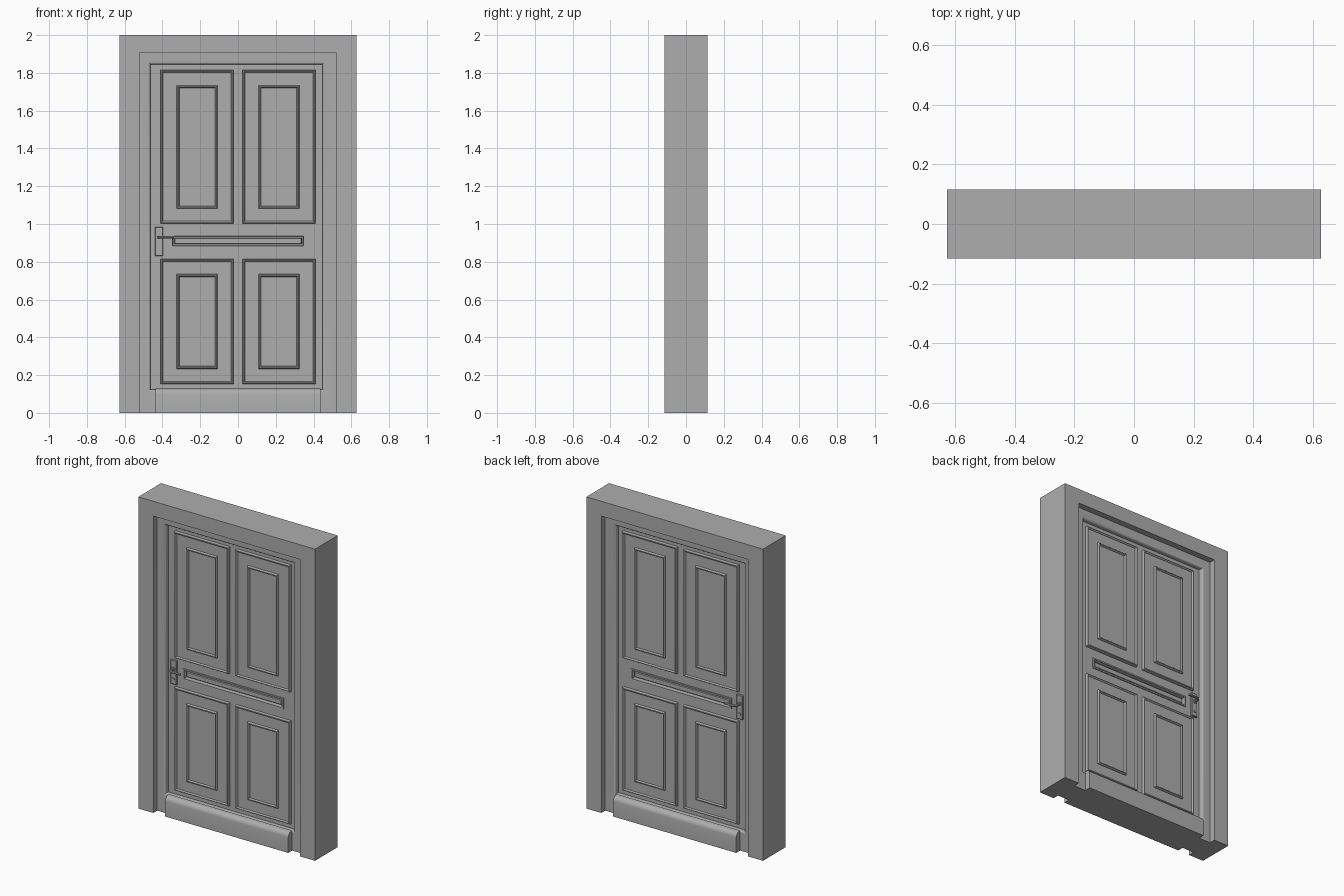
import bpy, bmesh, math

if "Cube" in bpy.data.objects:
    bpy.data.objects.remove(bpy.data.objects["Cube"])

grey = bpy.data.materials.new("painted grey")
grey.diffuse_color = (0.42, 0.42, 0.42, 1)
grey.use_nodes = True
grey.node_tree.nodes["Principled BSDF"].inputs["Base Color"].default_value = grey.diffuse_color

LEAF = 0.045     # distance of the leaf face from the centre plane
FRAME = 0.075    # distance of the frame face
WALL = 0.115     # distance of the wall face


def finish(bm, name, mirror=True):
    bmesh.ops.recalc_face_normals(bm, faces=bm.faces)
    mesh = bpy.data.meshes.new(name)
    bm.to_mesh(mesh)
    bm.free()
    mesh.materials.append(grey)
    obj = bpy.data.objects.new(name, mesh)
    bpy.context.collection.objects.link(obj)
    if mirror:   # same detail on both sides of the door
        mod = obj.modifiers.new("both sides", 'MIRROR')
        mod.use_axis = (False, True, False)
        mod.use_clip = False
    bpy.ops.object.select_all(action='DESELECT')
    obj.select_set(True)
    bpy.context.view_layer.objects.active = obj
    bpy.ops.object.shade_smooth_by_angle(angle=math.radians(35))
    return obj


def prism(name, outline, axis, a, b, mirror=True):
    """Extrude a 2D outline along x ((y, z) points) or y ((x, z) points)."""
    bm = bmesh.new()
    put = (lambda p, t: (t, p[0], p[1])) if axis == 'x' else (lambda p, t: (p[0], t, p[1]))
    face = bm.faces.new([bm.verts.new(put(p, a)) for p in outline])
    ext = bmesh.ops.extrude_face_region(bm, geom=[face])
    for v in ext["geom"]:
        if isinstance(v, bmesh.types.BMVert):
            v.co["xyz".index(axis)] = b
    return finish(bm, name, mirror)


def add_loft(bm, rings, cap=True):
    """Join nested rectangles (x0, x1, z0, z1, depth) into a stepped surface."""
    loops = [[bm.verts.new((x, -d, z)) for x, z in ((x0, z0), (x1, z0), (x1, z1), (x0, z1))]
             for x0, x1, z0, z1, d in rings]
    for a, b in zip(loops, loops[1:]):
        for i in range(4):
            j = (i + 1) % 4
            bm.faces.new((a[i], a[j], b[j], b[i]))
    if cap:
        bm.faces.new(loops[-1])


def nested(rect, profile):
    x0, x1, z0, z1 = rect
    return [(x0 + i, x1 - i, z0 + i, z1 - i, d) for i, d in profile]


def quarter(radius, steps=4):
    return [(radius * math.sin(t * math.pi / 2 / steps), radius * (1 - math.cos(t * math.pi / 2 / steps)))
            for t in range(steps + 1)]


# wall surround
prism("wall_surround",
      [(-0.627, 0), (-0.521, 0), (-0.521, 1.905), (0.521, 1.905),
       (0.521, 0), (0.627, 0), (0.627, 2), (-0.627, 2)], 'y', -WALL, WALL, False)

# frame with rounded inner edge, stepping back to the leaf
bm = bmesh.new()
R = 0.014
leaf_rect = (-0.463, 0.447, 0.125, 1.845)
rings = [(-0.521, 0.521, 0, 1.905, 0), (-0.521, 0.521, 0, 1.905, FRAME)]
rings += nested(leaf_rect, [(s - R, FRAME - c) for s, c in quarter(R)])
rings += nested(leaf_rect, [(0, LEAF)])
# leaf face, leaving a hole for the letter slot
slot = (-0.357, 0.357, 0.875, 0.945)
rings += nested(slot, [(0, LEAF), (0, LEAF + 0.006), (0.009, LEAF + 0.006),
                       (0.012, LEAF - 0.02)])
add_loft(bm, rings)
finish(bm, "frame_and_leaf")

# letter flap inside the slot
bm = bmesh.new()
add_loft(bm, nested((-0.338, 0.338, 0.893, 0.927),
                    [(0, LEAF - 0.02), (0, LEAF - 0.008), (0.004, LEAF - 0.004)]))
finish(bm, "letter_flap")

# four panels, each with a rounded border and an inner bead
bm = bmesh.new()
for side in (-1, 1):
    for z0, z1 in ((0.153, 0.815), (1.002, 1.815)):
        xa, xb = sorted((side * 0.024, side * 0.41))
        add_loft(bm, nested((xa, xb, z0, z1),
                            [(0, LEAF), (0, LEAF + 0.012), (0.003, LEAF + 0.017), (0.007, LEAF + 0.018),
                             (0.011, LEAF + 0.015), (0.013, LEAF + 0.009)]))
        xa, xb = sorted((side * 0.108, side * 0.325))
        add_loft(bm, nested((xa, xb, z0 + 0.079, z1 - 0.081),
                            [(0, LEAF + 0.009), (0.001, LEAF + 0.016), (0.005, LEAF + 0.021),
                             (0.010, LEAF + 0.021), (0.014, LEAF + 0.016), (0.015, LEAF + 0.011)]))
finish(bm, "panels")

# kick board with rounded top
r = 0.03
top = [(-(WALL - c), 0.128 - r + s) for s, c in quarter(r)]
prism("kick_board", [(-FRAME, 0), (-WALL, 0)] + top + [(-FRAME, 0.128)], 'x', -0.437, 0.437)

# handle plate
bm = bmesh.new()
add_loft(bm, nested((-0.44, -0.398, 0.83, 0.985),
                    [(0, LEAF), (0, LEAF + 0.009), (0.003, LEAF + 0.012)]))
finish(bm, "handle_plate")


# lever and lock as short tubes
def tube(name, points, radius):
    cu = bpy.data.curves.new(name, 'CURVE')
    cu.dimensions = '3D'
    cu.bevel_depth = radius
    cu.bevel_resolution = 2
    cu.use_fill_caps = True
    sp = cu.splines.new('POLY')
    sp.points.add(len(points) - 1)
    for p, co in zip(sp.points, points):
        p.co = (*co, 1)
    tmp = bpy.data.objects.new(name, cu)
    mesh = bpy.data.meshes.new_from_object(tmp)
    bm = bmesh.new()
    bm.from_mesh(mesh)
    bpy.data.objects.remove(tmp)
    bpy.data.curves.remove(cu)
    bpy.data.meshes.remove(mesh)
    finish(bm, name)


bend = [(-0.42 + 0.02 * c / 0.02, -(LEAF + 0.033 + s), 0.93) for s, c in quarter(0.02)]
tube("handle_lever", [(-0.42, -LEAF, 0.93)] + bend + [(-0.34, -(LEAF + 0.053), 0.93)], 0.0075)
tube("handle_collar", [(-0.42, -LEAF, 0.93), (-0.42, -(LEAF + 0.018), 0.93)], 0.013)
tube("lock_cylinder", [(-0.42, -LEAF, 0.865), (-0.42, -(LEAF + 0.016), 0.865)], 0.009)
